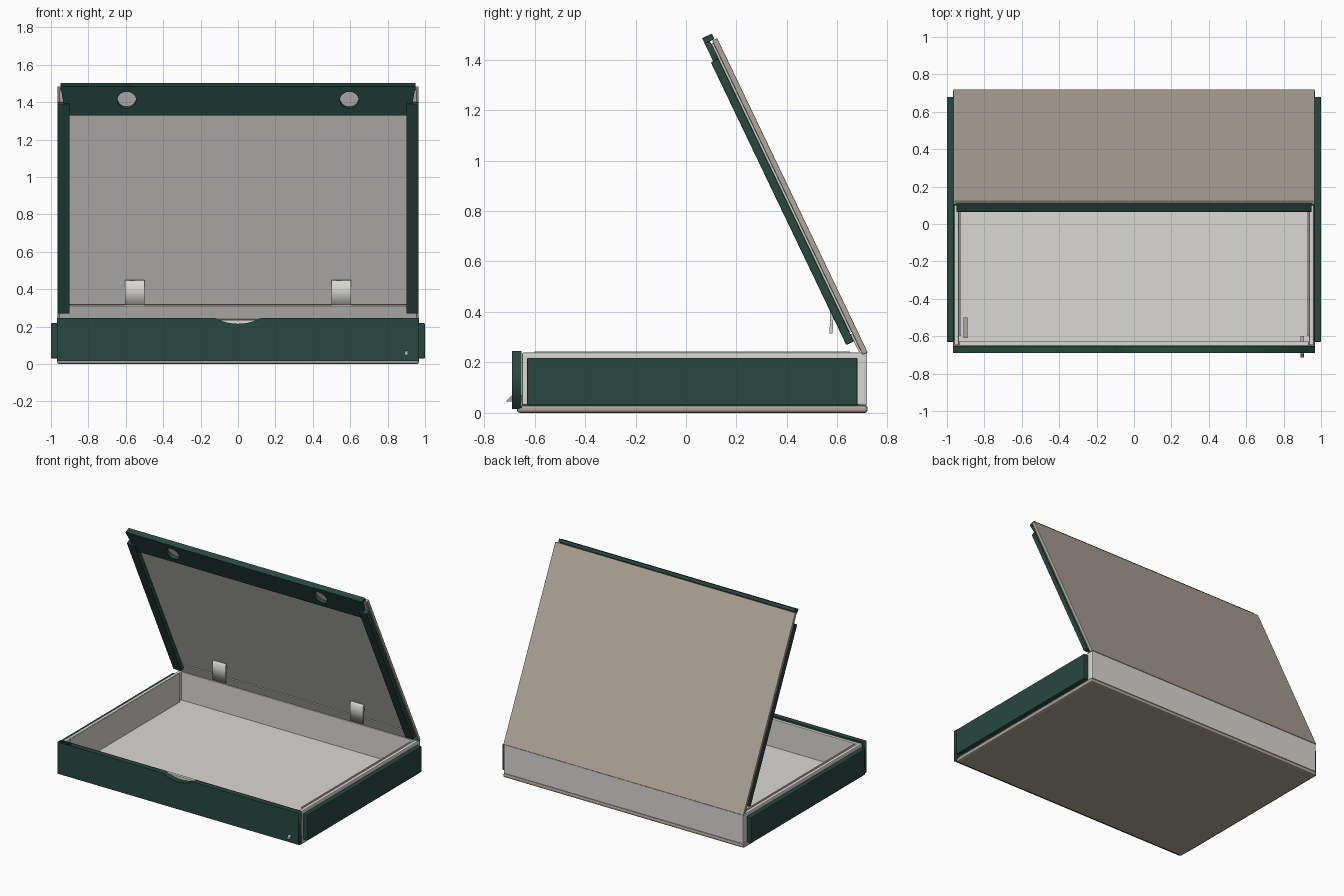
import bpy, bmesh, math
from mathutils import Matrix, Vector

if "Cube" in bpy.data.objects:
    bpy.data.objects.remove(bpy.data.objects["Cube"])


def material(name, rgb):
    m = bpy.data.materials.new(name)
    m.diffuse_color = (*rgb, 1)
    m.use_nodes = True
    m.node_tree.nodes["Principled BSDF"].inputs["Base Color"].default_value = m.diffuse_color
    return m


GREEN = material("green_card", (0.02, 0.065, 0.05))
BEIGE = material("beige_board", (0.44, 0.385, 0.325))
WHITE = material("white_liner", (0.70, 0.69, 0.66))

FLAT = Matrix()
# lid frame: x across, y up along the open lid, z towards its inner side
LID = Matrix.Translation((0, 0.72, 0.24)) @ Matrix.Rotation(math.radians(115.6), 4, 'X')
# front frame: x across, y is height, z towards the viewer
FRONT = Matrix.Rotation(math.pi / 2, 4, 'X')


def finish(ob, mat, bevel):
    ob.data.materials.clear()
    ob.data.materials.append(mat)
    if bevel:
        mod = ob.modifiers.new("soft_edges", 'BEVEL')
        mod.width, mod.segments = bevel, 2
    return ob


def box(name, lo, hi, mat, frame=FLAT, bevel=0.003):
    """Box between two corners, placed in the given frame."""
    lo, hi = Vector(lo), Vector(hi)
    bm = bmesh.new()
    bmesh.ops.create_cube(bm, size=1)
    bm.transform(frame @ Matrix.Translation((lo + hi) / 2) @ Matrix.Diagonal((*(hi - lo), 1)))
    me = bpy.data.meshes.new(name)
    bm.to_mesh(me)
    bm.free()
    ob = bpy.data.objects.new(name, me)
    bpy.context.collection.objects.link(ob)
    return finish(ob, mat, bevel)


def pair(name, lo, hi, mat, frame=FLAT, bevel=0.003):
    """The same box on the right and the left."""
    box(name + "_right", lo, hi, mat, frame, bevel)
    box(name + "_left", (-hi[0], lo[1], lo[2]), (-lo[0], hi[1], hi[2]), mat, frame, bevel)


def sheet(name, loops, low, high, mat, frame):
    """Flat sheet from outline loops (extra loops are holes)."""
    cu = bpy.data.curves.new(name, 'CURVE')
    cu.dimensions, cu.fill_mode = '2D', 'BOTH'
    cu.extrude = (high - low) / 2
    for pts in loops:
        sp = cu.splines.new('POLY')
        sp.points.add(len(pts) - 1)
        for p, (x, y) in zip(sp.points, pts):
            p.co = (x, y, 0, 1)
        sp.use_cyclic_u = True
    ob = bpy.data.objects.new(name, cu)
    bpy.context.collection.objects.link(ob)
    ob.matrix_world = frame @ Matrix.Translation((0, 0, (low + high) / 2))
    bpy.ops.object.select_all(action='DESELECT')
    ob.select_set(True)
    bpy.context.view_layer.objects.active = ob
    bpy.ops.object.convert(target='MESH')
    return finish(bpy.context.object, mat, 0)


def arc(cx, cy, r, a0, a1, n):
    return [(cx + r * math.cos(a0 + (a1 - a0) * i / n),
             cy + r * math.sin(a0 + (a1 - a0) * i / n)) for i in range(n + 1)]


# --- tray: beige base board, white floor and walls
box("base_board", (-0.968, -0.67, 0), (0.968, 0.72, 0.03), BEIGE, bevel=0.011)
box("tray_floor", (-0.94, -0.64, 0.028), (0.94, 0.70, 0.034), WHITE, bevel=0)
pair("side_wall", (0.935, -0.65, 0.03), (0.962, 0.715, 0.24), WHITE, bevel=0.008)
pair("side_liner", (0.925, -0.60, 0.03), (0.934, 0.65, 0.244), WHITE, bevel=0.002)
box("back_wall", (-0.96, 0.685, 0.03), (0.96, 0.718, 0.238), WHITE)
box("front_wall", (-0.935, -0.65, 0.03), (0.935, -0.627, 0.235), WHITE)

# --- green outer panels, the front one with a thumb notch
pair("side_panel", (0.963, -0.63, 0.03), (1.0, 0.68, 0.218), GREEN, bevel=0.005)
half = math.asin(0.12 / 0.255)
notch = arc(0, 0.47, 0.255, -math.pi / 2 + half, -math.pi / 2 - half, 16)
front = [(-0.968, 0.245), (-0.968, 0.015), (0.968, 0.015), (0.968, 0.245)] + notch
sheet("front_panel", [front], 0.651, 0.69, GREEN, FRONT)

# --- small locking tabs low at the front corners
SIDE = Matrix(((0, 0, 1, 0), (1, 0, 0, 0), (0, 1, 0, 0), (0, 0, 0, 1)))
sheet("lock_tab_right", [[(-0.715, 0.045), (-0.60, 0.045), (-0.60, 0.07), (-0.69, 0.07)]],
      0.89, 0.91, BEIGE, SIDE)
box("lock_tab_left", (-0.912, -0.61, 0.034), (-0.89, -0.50, 0.055), BEIGE)

# --- open lid: beige outside, white lining and hinge strip
box("lid_board", (-0.965, 0, 0), (0.965, 1.38, 0.022), BEIGE, LID)
box("lid_lining", (-0.955, 0.10, 0.022), (0.955, 1.37, 0.031), WHITE, LID, 0.002)
box("hinge_strip", (-0.955, 0.016, 0.022), (0.955, 0.094, 0.031), WHITE, LID, 0.002)

# --- green lid flaps, the top one tapered with two round holes
pair("lid_side_flap", (0.90, 0.063, 0.031), (0.965, 1.305, 0.064), GREEN, LID, 0.004)
outline = [(-0.92, 1.234), (0.92, 1.234), (0.95, 1.406), (-0.95, 1.406)]
holes = [arc(x, 1.324, 0.05, 0, 2 * math.pi * 31 / 32, 31) for x in (-0.595, 0.595)]
sheet("lid_top_flap", [outline] + holes, 0.031, 0.054, GREEN, LID)
box("lid_top_edge", (-0.95, 1.382, 0.011), (0.95, 1.406, 0.0535), GREEN, LID)

# --- white tabs hanging from the lid lining
profile = [(0.583, 0.45), (0.572, 0.44), (0.569, 0.315), (0.581, 0.315), (0.586, 0.42)]
for side, x in (("left", -0.605), ("right", 0.50)):
    sheet("hanging_tab_" + side, [profile], x, x + 0.105, WHITE, SIDE)
